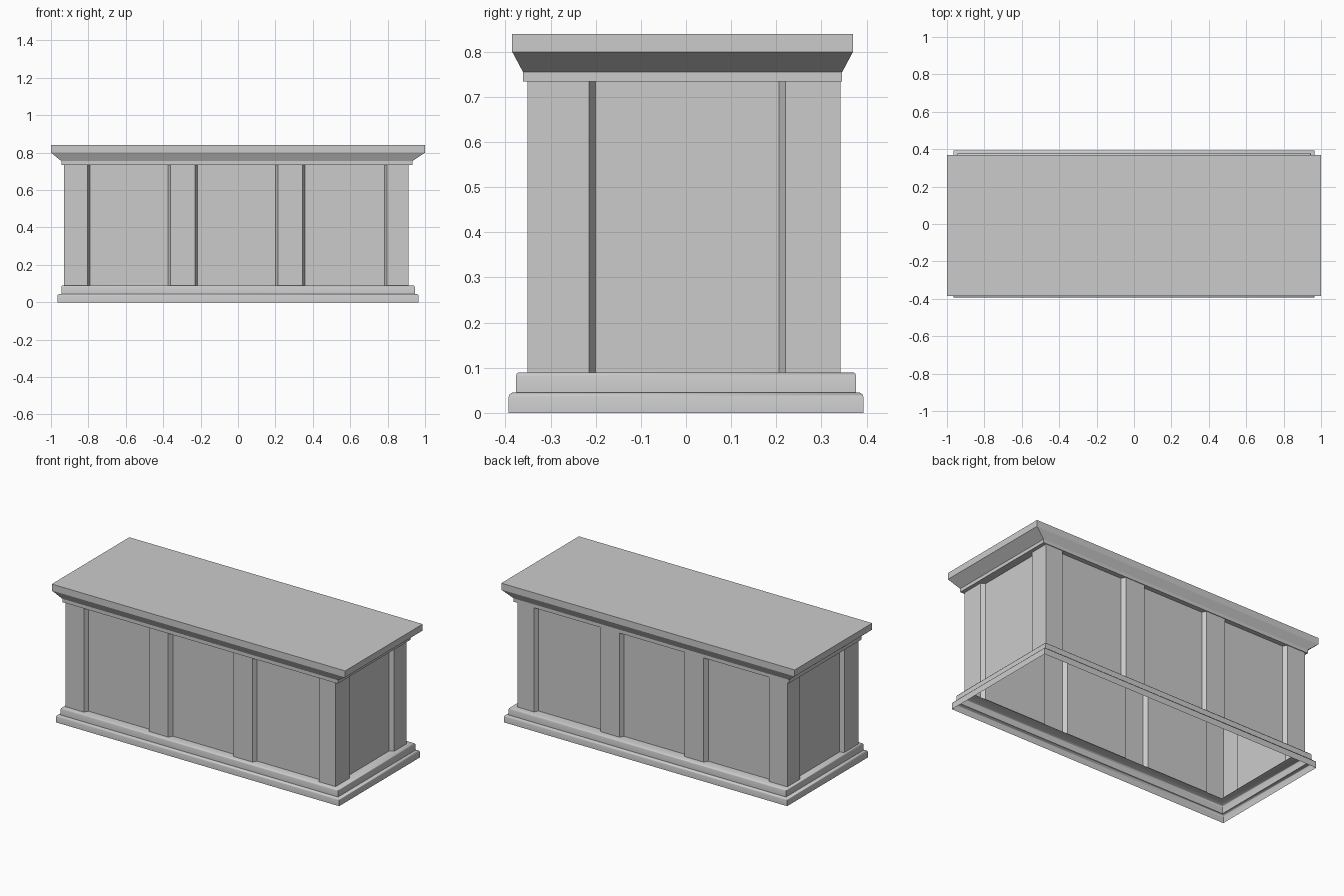
import bpy, bmesh

if "Cube" in bpy.data.objects:
    bpy.data.objects.remove(bpy.data.objects["Cube"])


def loft(name, rings, cap_top=False, smooth=None):
    """Skin a stack of counter-clockwise rings, bottom to top."""
    bm = bmesh.new()
    loops = [[bm.verts.new(p) for p in ring] for ring in rings]
    for low, high in zip(loops, loops[1:]):
        n = len(low)
        for i in range(n):
            j = (i + 1) % n
            bm.faces.new((low[i], low[j], high[j], high[i]))
    if cap_top:
        bm.faces.new(loops[-1])
    mesh = bpy.data.meshes.new(name)
    bm.to_mesh(mesh)
    bm.free()
    ob = bpy.data.objects.new(name, mesh)
    bpy.context.collection.objects.link(ob)
    if smooth:
        bpy.context.view_layer.objects.active = ob
        ob.select_set(True)
        bpy.ops.object.shade_smooth_by_angle(angle=smooth)
        ob.select_set(False)
    return ob


def rect(x0, x1, y0, y1, z):
    return [(x0, y0, z), (x1, y0, z), (x1, y1, z), (x0, y1, z)]


# Stepped plinth with softened upper edges, open underneath
plinth_profile = [(.965, .393, 0), (.965, .393, .036), (.963, .391, .041), (.957, .385, .045),
                  (.945, .377, .045), (.945, .377, .082), (.943, .375, .087), (.938, .37, .09),
                  (.885, .312, .09)]
loft("plinth", [rect(-a, a, -b, b, z) for a, b, z in plinth_profile], smooth=0.9)

# Walls with recessed panels between the posts
X0, X1, Y0, Y1 = -.93, .911, -.351, .342
DEPTH, SLOPE = .025, .014
long_panels = [(-.805, -.36), (-.23, .214), (.345, .797)]
side_panels = [(-.215, .22)]


def recessed_side(start, panels, place, sign):
    pts = [place(start, 0)]
    for a, b in (panels if sign > 0 else [(q, p) for p, q in reversed(panels)]):
        s = SLOPE * sign
        pts += [place(a, 0), place(a + s, DEPTH), place(b - s, DEPTH), place(b, 0)]
    return pts


outline = (recessed_side(X0, long_panels, lambda t, d: (t, Y0 + d), 1)
           + recessed_side(Y0, side_panels, lambda t, d: (X1 - d, t), 1)
           + recessed_side(X1, long_panels, lambda t, d: (t, Y1 - d), -1)
           + recessed_side(Y1, side_panels, lambda t, d: (X0 + d, t), -1))
loft("panelled_walls", [[(x, y, z) for x, y in outline] for z in (.09, .735)])

# Cornice band, flared moulding and flat lid
loft("lid", [rect(-.89, .875, -.315, .305, .734),
             rect(-.945, .933, -.361, .346, .734),
             rect(-.945, .933, -.361, .346, .755),
             rect(-1, 1, -.385, .37, .80),
             rect(-1, 1, -.385, .37, .84)], cap_top=True)
